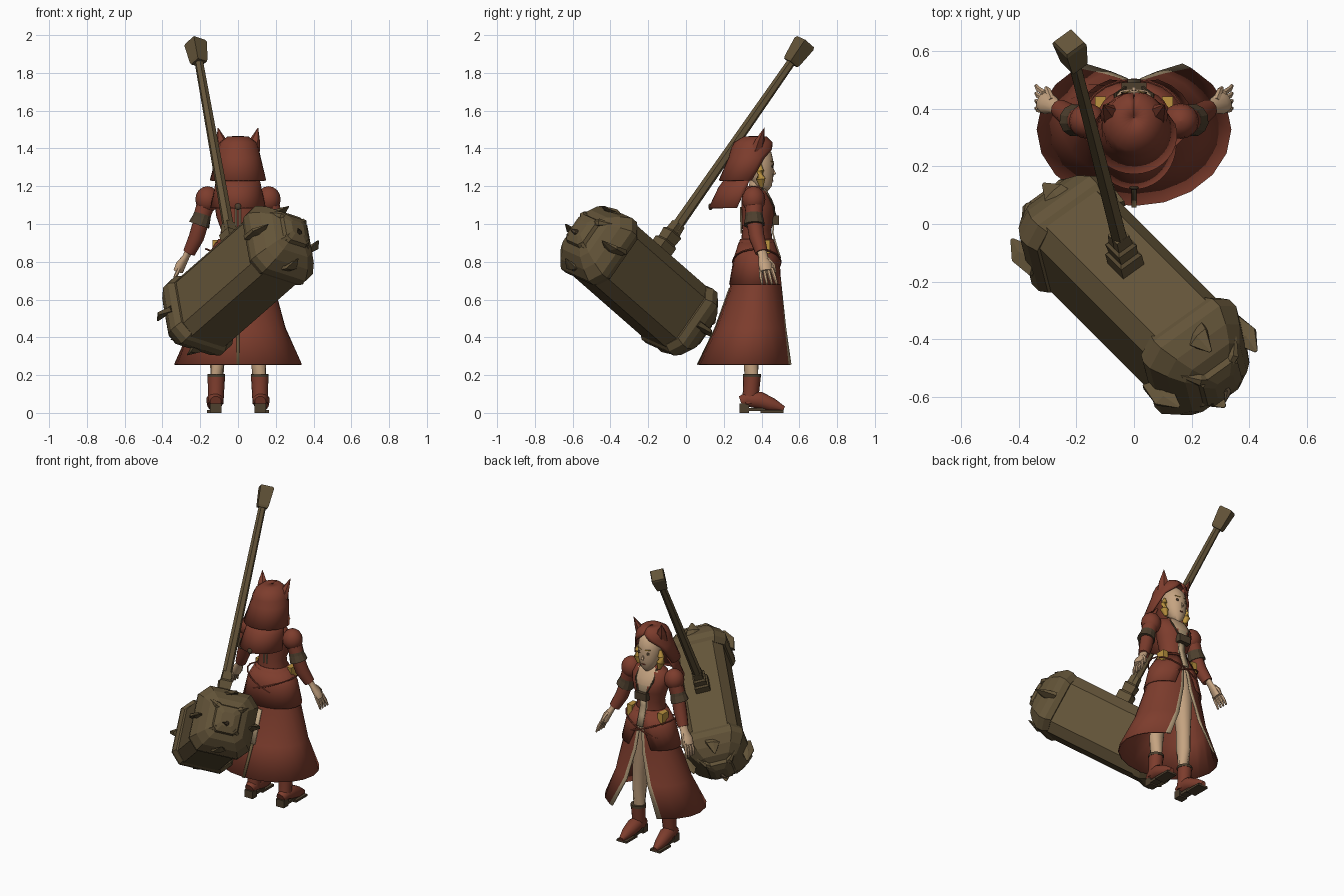
import bpy, bmesh, math
from mathutils import Vector

cube = bpy.data.objects.get("Cube")
if cube:
    bpy.data.objects.remove(cube)


def material(name, r, g, b):
    m = bpy.data.materials.new(name)
    m.use_nodes = True
    m.diffuse_color = (r, g, b, 1)
    m.node_tree.nodes["Principled BSDF"].inputs["Base Color"].default_value = (r, g, b, 1)
    return m


RED = material("rust red cloth", .205, .046, .026)
BROWN = material("bronze brown", .125, .088, .04)
DARK = material("dark leather", .075, .05, .027)
SKIN = material("skin", .56, .37, .22)
CREAM = material("cream trim", .46, .34, .2)
GOLD = material("golden yellow", .5, .29, .05)


def loft(name, rings, mats, closed=True, smooth=True, thick=0, rule=None):
    """Skin a list of point rings; closed ones get end caps."""
    bm = bmesh.new()
    rows = [[bm.verts.new(p) for p in ring] for ring in rings]
    n = len(rows[0])
    for lo, hi in zip(rows, rows[1:]):
        for i in range(n if closed else n - 1):
            j = (i + 1) % n
            face = bm.faces.new((lo[i], lo[j], hi[j], hi[i]))
            if rule:
                face.material_index = rule(i, face.calc_center_median())
    if closed:
        bm.faces.new(rows[0][::-1])
        bm.faces.new(rows[-1])
    bmesh.ops.recalc_face_normals(bm, faces=bm.faces)
    me = bpy.data.meshes.new(name)
    bm.to_mesh(me)
    bm.free()
    ob = bpy.data.objects.new(name, me)
    bpy.context.collection.objects.link(ob)
    for m in mats:
        me.materials.append(m)
    if thick:
        mod = ob.modifiers.new("thickness", 'SOLIDIFY')
        mod.thickness = thick
        mod.offset = 0
    if smooth:
        bpy.ops.object.select_all(action='DESELECT')
        bpy.context.view_layer.objects.active = ob
        ob.select_set(True)
        bpy.ops.object.shade_smooth_by_angle(angle=math.radians(50))
    return ob


def oval(z, y, rx, ry, n=24):
    return [(rx * math.cos(t * math.tau / n), y + ry * math.sin(t * math.tau / n), z) for t in range(n)]


def arc(z, y, rx, ry, gap, n=20, trim=0):
    """Oval that is open towards the front by gap degrees on each side."""
    span = 360 - 2 * gap - 2 * trim
    angles = [90 + gap + trim + span * i / n for i in range(n + 1)]
    if trim:
        angles = [90 + gap] + angles + [450 - gap]
    return [(rx * math.cos(math.radians(a)), y + ry * math.sin(math.radians(a)), z) for a in angles]


def tube(name, pts, radii, mat, n=12, smooth=True, flat=1):
    pts = [Vector(p) for p in pts]
    rings = []
    for i, (p, r) in enumerate(zip(pts, radii)):
        q = (pts[min(i + 1, len(pts) - 1)] - pts[max(i - 1, 0)]).to_track_quat('Z', 'Y')
        turns = [(k + .5) * math.tau / n for k in range(n)]
        rings.append([p + q @ Vector((r * math.cos(t), r * flat * math.sin(t), 0)) for t in turns])
    return loft(name, rings, [mat], smooth=smooth)


def ball(name, c, size, mat):
    steps = [math.pi * (i + .05) / 8.1 for i in range(9)]
    rings = [[(x + c[0], y, z) for x, y, z in oval(c[2] - size[2] * math.cos(t), c[1],
              size[0] * math.sin(t), size[1] * math.sin(t), 16)] for t in steps]
    return loft(name, rings, [mat])


def box(name, c, half, mat):
    x, y, z = half
    rings = [[(c[0] + i * x, c[1] + j * y, c[2] + k * z)
              for i, j in ((1, 1), (-1, 1), (-1, -1), (1, -1))] for k in (-1, 1)]
    return loft(name, rings, [mat], smooth=False)


# Giant hammer, built in its own tilted frame
CENTER = Vector((0, -.248, .7))
A = Vector((.6, -.6, .525)).normalized()
H = Vector((-.145, .565, .812))
H = (H - A * H.dot(A)).normalized()
B = A.cross(H)


def place(u, v, w):
    return CENTER + B * u + H * v + A * w


def head_ring(w, s, wide=.182):
    outline = ((1, .68), (.68, 1), (-.68, 1), (-1, .68), (-1, -.68), (-.68, -1), (.68, -1), (1, -.68))
    return [place(u * wide * s, v * .195 * s, w) for u, v in outline]


loft("hammer_body", [head_ring(w, 1, .163) for w in (-.34, .34)], [BROWN], smooth=False)
for e in (-1, 1):
    loft("hammer_end", [head_ring(e * w, s) for w, s in
         ((.3, .96), (.335, 1.05), (.375, 1.05), (.43, .88), (.475, .66), (.495, .45))], [BROWN], smooth=False)
    loft("hammer_snout", [head_ring(e * .47, .5), head_ring(e * .515, .42), head_ring(e * .53, .22)],
         [BROWN], smooth=False)
    tube("snout_spike", [place(0, -.02, e * .51), place(0, -.03, e * .535), place(.03, -.03, e * .56)],
         [.02, .014, .002], DARK, 6, False)
    for u, v in ((1, 0), (-1, 0), (0, 1), (0, -1)):
        tube("curled_flake", [place(u * d, v * d, e * w) for d, w in ((.155, .36), (.185, .42), (.17, .485))],
             [.075, .045, .006], BROWN, 6, False, .35)
    for s in (-1, 1):
        tube("brow_ridge", [place(s * .02, .05, e * .51), place(s * .075, .08, e * .495),
             place(s * .12, .11, e * .455)], [.012, .022, .006], BROWN, 6, False)
        tube("cheek_ridge", [place(s * .05, -.05, e * .505), place(s * .1, -.08, e * .465)],
             [.022, .012], BROWN, 6, False)


def square(v, r):
    return [place(i * r, v, j * r) for i, j in ((1, 1), (-1, 1), (-1, -1), (1, -1))]


loft("handle_socket", [square(v, r) for v, r in ((.18, .046), (.25, .046), (.26, .036),
     (.31, .04), (.32, .03), (.37, .027))], [BROWN], smooth=False)
tube("handle", [place(0, .3, 0), place(0, 1.46, 0)], [.031, .023], BROWN, 6, False)
loft("handle_cap", [square(1.42, .03), square(1.435, .034), square(1.545, .043), square(1.558, .038)],
     [BROWN], smooth=False)

# Skirt with open front and trimmed edges
SKIRT = ((.92, .375, .1, .085, 1), (.82, .375, .155, .112, 2), (.66, .37, .192, .135, 7),
         (.45, .348, .25, .188, 18), (.255, .328, .335, .262, 30))
loft("skirt", [arc(*r, n=16, trim=6) for r in SKIRT], [RED, CREAM], closed=False, thick=.008,
     rule=lambda i, c: int(i in (0, 17)))
loft("hip_drape", [arc(z, y, rx * k, ry * k, g) for z, y, rx, ry, g, k in
     ((.9, .375, .115, .093, 3, 1), (.82, .375, .155, .112, 8, 1.06), (.68, .372, .187, .132, 25, 1.06))],
     [RED], closed=False, thick=.008)
for name, rows, w, mat in (("back_trim", SKIRT[3:], .009, BROWN), ("back_ribbon", SKIRT[2:4], .02, CREAM)):
    loft(name, [[(x, y - ry - .006, z) for x in (-w, w)] for z, y, rx, ry, g in rows],
         [mat], closed=False, thick=.006)

# Crossed hip sashes
for s in (-1, 1):
    ring = [Vector((x, y, z + s * x * .4)) for x, y, z in oval(.8, .375, .17, .127, 20)]
    tube("hip_sash", ring + ring[:1], [.005] * 21, RED, 6)

# Torso with open neckline, front stripe and back lacing


def bodice(i, c):
    if c.y > .4 and c.z > 1.1 and abs(c.x) < .07:
        return 1
    return 2 if c.y > .4 and abs(c.x) < .02 and c.z < 1.12 else 0


loft("torso", [oval(*r) for r in ((.89, .375, .1, .085), (.97, .375, .09, .077), (1.04, .382, .115, .088),
     (1.09, .383, .122, .088), (1.13, .375, .13, .08), (1.175, .365, .11, .065), (1.2, .362, .05, .045))],
     [RED, SKIN, CREAM], rule=bodice)
tube("neck", [(0, .365, 1.16), (0, .375, 1.25)], [.038, .036], SKIN)
tube("collar", [(0, .366, 1.185), (0, .367, 1.2)], [.043, .042], DARK)
box("chest_buckle", (0, .475, 1.02), (.043, .018, .025), DARK)
loft("front_placket", [[(x, y, z) for x in (-.022, .022)] for y, z in ((.462, 1), (.46, .95), (.477, .89),
     (.5, .82))], [CREAM], closed=False, thick=.008)
ball("cape_bead", (0, .13, 1.092), (.018, .012, .018), DARK)
for s in (-1, 1):
    tube("back_lace", [(s * .01, .29, 1.09), (s * .012, .293, .95)], [.005, .005], CREAM, 6)
    tube("necklace_strap", [(s * .06, .4, 1.19), (s * .065, .45, 1.12), (s * .03, .475, 1.04)],
         [.006] * 3, DARK, 6)
    box("hip_ornament", (s * .116, .412, .88), (.019, .032, .036), GOLD)

# Head and face
loft("face", [oval(*r) for r in ((1.173, .415, .018, .018), (1.2, .408, .044, .046), (1.25, .396, .067, .066),
     (1.32, .385, .078, .08), (1.38, .378, .07, .074), (1.42, .37, .04, .045))], [SKIN])
tube("nose", [(0, .458, 1.295), (0, .47, 1.265), (0, .46, 1.255)], [.004, .008, .004], SKIN, 8)
ball("mouth", (0, .459, 1.228), (.016, .004, .004), RED)
for s in (-1, 1):
    ball("eye", (s * .031, .457, 1.305), (.015, .004, .01), DARK)
    tube("eyebrow", [(s * .014, .463, 1.328), (s * .045, .45, 1.332)], [.003, .003], GOLD, 6)
    tube("hair_lock", [(s * .08, .39, 1.32), (s * .086, .393, 1.28), (s * .087, .395, 1.24),
         (s * .076, .4, 1.195)], [.008, .021, .026, .01], GOLD, 10)

# Hood, back cape and pointed ears
loft("hood", [arc(*r) for r in ((1.462, .37, .001, .001, 0), (1.458, .365, .055, .06, 0),
     (1.43, .356, .092, .098, 1), (1.395, .35, .106, .108, 20), (1.35, .343, .116, .113, 52),
     (1.23, .31, .145, .132, 74))], [RED], closed=False, thick=.01)
loft("back_cape", [arc(*r) for r in ((1.26, .325, .105, .1, 75), (1.19, .305, .12, .13, 84),
     (1.085, .28, .143, .155, 94))], [RED], closed=False, thick=.01)
for s in (-1, 1):
    tube("hood_ear", [(s * .078, .375, 1.39), (s * .088, .39, 1.44), (s * .106, .415, 1.51)],
         [.042, .032, .001], RED, 6, False, .7)

# Arms, legs and boots
for s in (-1, 1):
    ball("shoulder_puff", (s * .162, .358, 1.13), (.064, .062, .07), RED)
    tube("upper_sleeve", [(s * .165, .36, 1.12), (s * .195, .36, 1.03)], [.05, .046], RED)
    tube("sleeve_cuff", [(s * .187, .36, 1.055), (s * .192, .36, 1.035), (s * .206, .361, .995)],
         [.047, .049, .057], DARK, smooth=False)
    tube("forearm", [(s * .19, .36, 1.03), (s * .22, .375, .93), (s * .258, .4, .85)],
         [.043, .042, .034], RED)
    tube("hand", [(s * .254, .398, .87), (s * .276, .41, .825), (s * .302, .42, .785), (s * .316, .427, .75)],
         [.028, .027, .039, .036], SKIN, flat=.65)
    for k in range(4):
        d = (k - 1.5) * .02
        tube("finger", [(s * .311, .425 + d, .765), (s * .332, .433 + d * 1.2, .72),
             (s * .341, .442 + d * 1.3, .682)], [.011, .01, .006], SKIN, 6)
    tube("thumb", [(s * .286, .43, .815), (s * .298, .462, .78), (s * .306, .474, .745)],
         [.013, .012, .006], SKIN, 6)
    tube("leg", [(s * .06, .37, .85), (s * .085, .365, .65), (s * .1, .355, .45), (s * .108, .345, .33),
         (s * .112, .345, .18)], [.07, .062, .046, .045, .035], SKIN)
    tube("boot_shaft", [(s * .115, .35, .2), (s * .116, .345, .12), (s * .118, .335, .05)],
         [.047, .043, .041], RED)
    tube("boot_cuff", [(s * .115, .35, .206), (s * .115, .35, .19)], [.049, .049], DARK)
    tube("boot_foot", [(s * .118, .29, .06), (s * .119, .325, .073), (s * .121, .39, .067), (s * .126, .455, .043),
         (s * .128, .518, .02)], [.03, .041, .047, .037, .016], RED)
    box("boot_heel", (s * .118, .308, .025), (.03, .025, .025), DARK)
    box("boot_sole", (s * .126, .455, .007), (.037, .06, .007), DARK)
    box("boot_arch", (s * .121, .37, .018), (.026, .05, .009), DARK)
